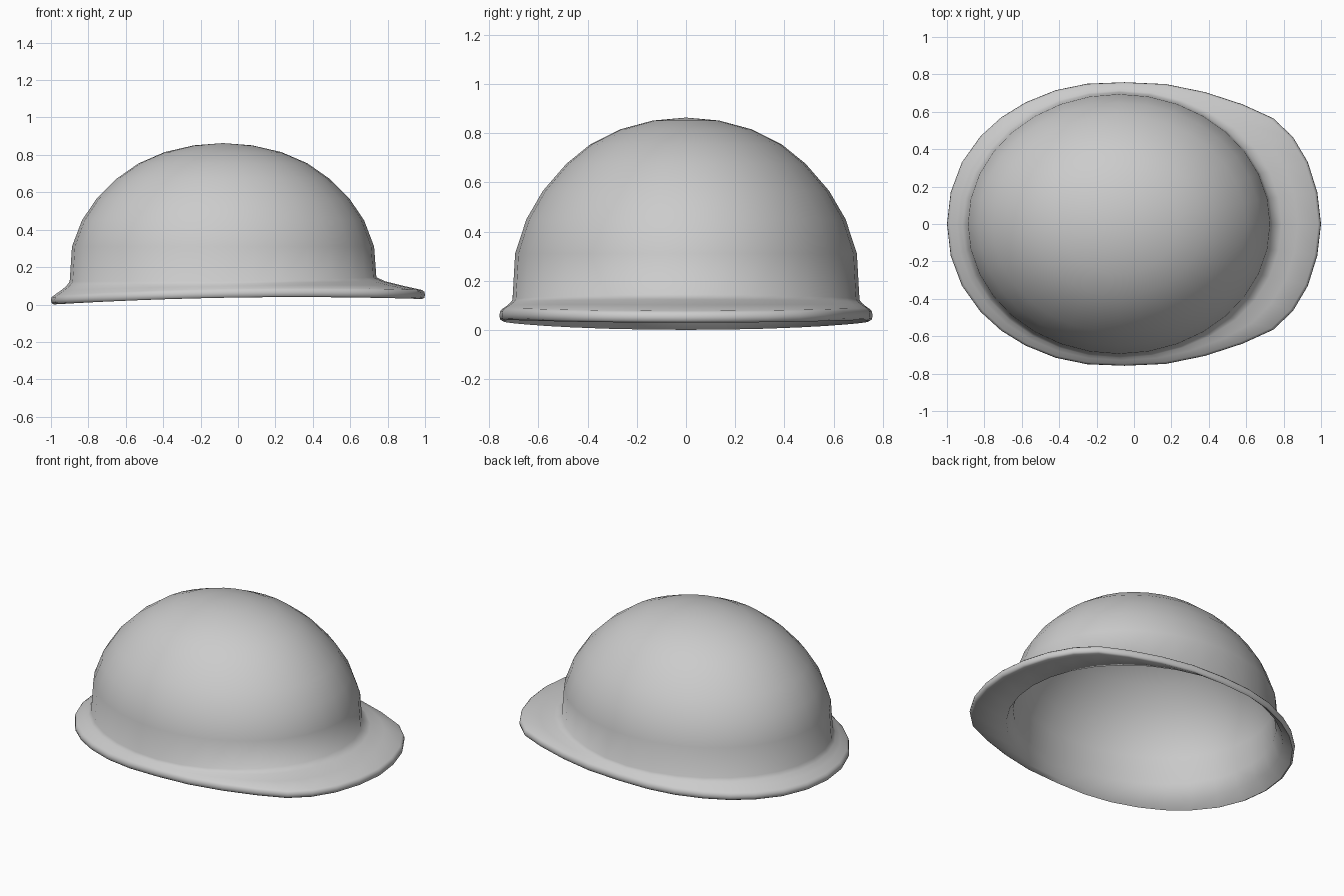
import bpy, bmesh, math

cube = bpy.data.objects.get("Cube")
if cube:
    bpy.data.objects.remove(cube, do_unlink=True)

HALF = 16                      # steps around half the helmet, front (+x) to back (-x)
CENTRE, RX, RY = -0.08, 0.82, 0.705

# Half outline of the brim, mirrored across y
half_brim = [(1, 0), (0.98, 0.17), (0.93, 0.33), (0.85, 0.465), (0.745, 0.565),
             (0.58, 0.64), (0.38, 0.705), (0.17, 0.748), (-0.05, 0.758),
             (-0.25, 0.75), (-0.42, 0.715), (-0.58, 0.65), (-0.71, 0.57),
             (-0.82, 0.47), (-0.92, 0.33), (-0.98, 0.17), (-1, 0)]
brim = half_brim + [(x, -y) for x, y in half_brim[-2:0:-1]]
angles = [math.pi * i / HALF for i in range(2 * HALF)]

# Dome profile: fraction of the base radius, height
dome = [(0.985, 0.31), (0.92, 0.45), (0.825, 0.565), (0.69, 0.675),
        (0.55, 0.755), (0.38, 0.815), (0.19, 0.851)]
TOP, WALL = 0.863, 0.014


def dome_ring(frac, z, inset=0.0):
    return [(CENTRE + (RX * frac - inset) * math.cos(a),
             (RY * frac - inset) * math.sin(a), z) for a in angles]


def under_z(x):
    return 0.0375 + 0.0145 * x - 0.0225 * x * x


def edge_ring(scale, lift):
    return [(x * scale, y * scale, under_z(x) + lift) for x, y in brim]


def blend(a, b, t, tz):
    """Ring between a and b, with its own rate of climb."""
    return [(p[0] + (q[0] - p[0]) * t, p[1] + (q[1] - p[1]) * t,
             p[2] + (q[2] - p[2]) * tz) for p, q in zip(a, b)]


# Foot of the dome, a little higher over the peak
foot = [(x, y, 0.123 + 0.03 * max(x, 0)) for x, y, z in dome_ring(1, 0)]
lip = edge_ring(0.985, 0.048)
# Level opening, flared wider than the inner wall above it
opening = dome_ring(1, 0.055, -0.025)

# Rings from the inner crown, down under the brim, around its edge and up the dome
rings = [dome_ring(f, z - WALL * (1 - f * 0.8), WALL * f) for f, z in reversed(dome)]
rings += [dome_ring(1, 0.14, WALL), opening,
          edge_ring(0.985, 0), edge_ring(0.997, 0.007),
          edge_ring(1, 0.023), edge_ring(0.997, 0.038), lip,
          blend(lip, foot, 0.45, 0.36), blend(lip, foot, 0.8, 0.68), foot]
rings += [dome_ring(f, z) for f, z in dome]

bm = bmesh.new()
loops = [[bm.verts.new(p) for p in ring] for ring in rings]
n = 2 * HALF
for low, high in zip(loops, loops[1:]):
    for i in range(n):
        j = (i + 1) % n
        bm.faces.new((low[i], low[j], high[j], high[i]))
# Close the inner and outer crowns
for loop, z in ((loops[0], TOP - WALL), (loops[-1], TOP)):
    tip = bm.verts.new((CENTRE, 0, z))
    for i in range(n):
        bm.faces.new((loop[i], loop[(i + 1) % n], tip))
bmesh.ops.recalc_face_normals(bm, faces=bm.faces)

mesh = bpy.data.meshes.new("helmet_shell")
bm.to_mesh(mesh)
bm.free()
helmet = bpy.data.objects.new("helmet_shell", mesh)
bpy.context.collection.objects.link(helmet)

# Plain grey shell
grey = bpy.data.materials.new("light_grey")
grey.use_nodes = True
colour = (0.6, 0.6, 0.6, 1)
grey.diffuse_color = colour
grey.node_tree.nodes["Principled BSDF"].inputs["Base Color"].default_value = colour
mesh.materials.append(grey)

bpy.ops.object.select_all(action='DESELECT')
helmet.select_set(True)
bpy.context.view_layer.objects.active = helmet
bpy.ops.object.shade_smooth_by_angle(angle=math.radians(65))
